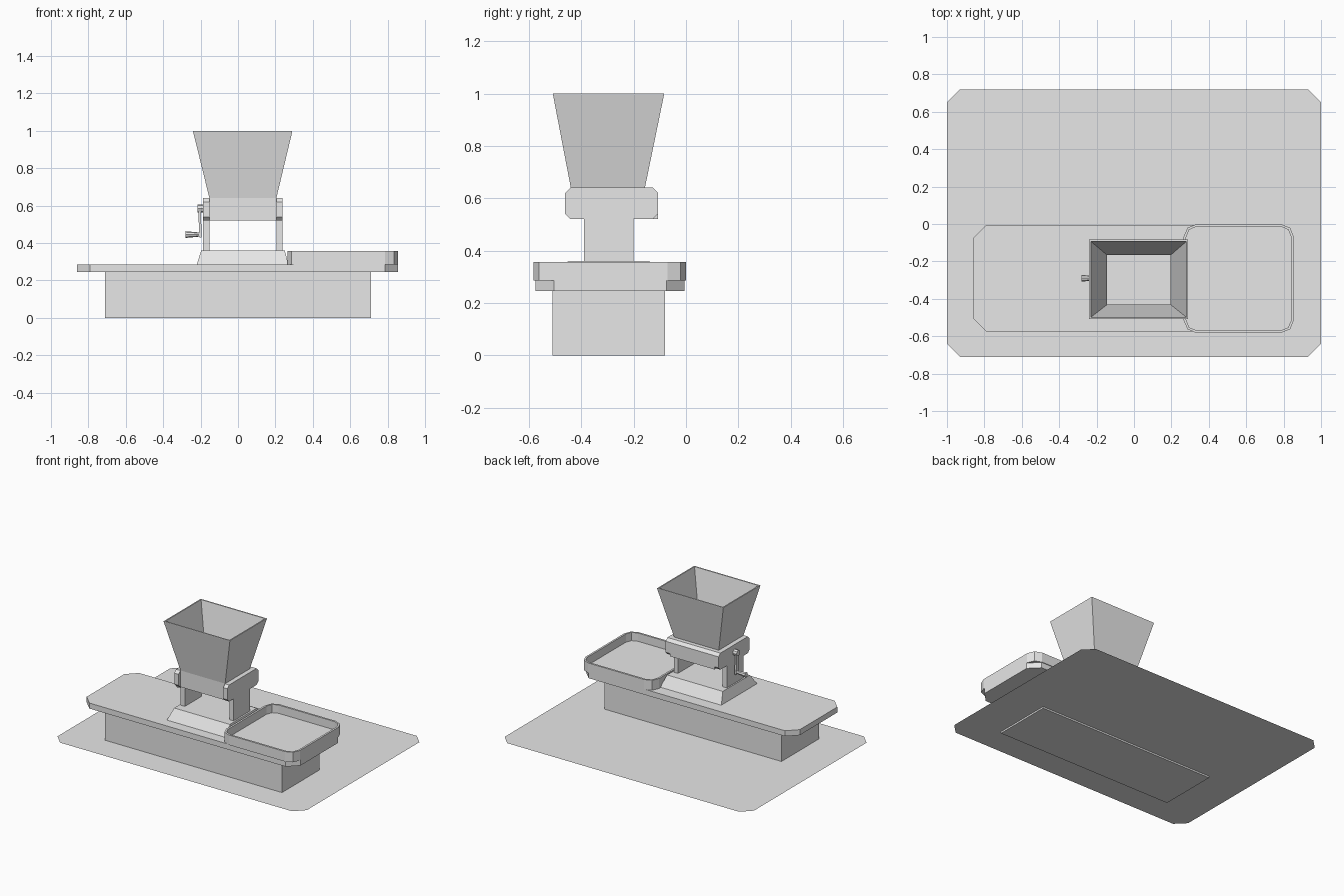
import bpy, bmesh
from math import cos, sin, pi
from mathutils import Vector

cube = bpy.data.objects.get("Cube")
if cube:
    bpy.data.objects.remove(cube)

grey = bpy.data.materials.new("light_grey")
grey.use_nodes = True
grey.diffuse_color = (0.8, 0.8, 0.8, 1)
grey.node_tree.nodes["Principled BSDF"].inputs["Base Color"].default_value = (0.8, 0.8, 0.8, 1)


def finish(name, bm):
    bmesh.ops.recalc_face_normals(bm, faces=bm.faces)
    mesh = bpy.data.meshes.new(name)
    bm.to_mesh(mesh)
    bm.free()
    mesh.materials.append(grey)
    obj = bpy.data.objects.new(name, mesh)
    bpy.context.collection.objects.link(obj)
    return obj


def loft(name, rings, caps=(True, True)):
    """Join equal rings of points, capping the chosen ends."""
    bm = bmesh.new()
    loops = [[bm.verts.new(p) for p in ring] for ring in rings]
    n = len(loops[0])
    for a, b in zip(loops, loops[1:]):
        for i in range(n):
            j = (i + 1) % n
            bm.faces.new((a[i], a[j], b[j], b[i]))
    for loop, cap in zip((loops[0], loops[-1]), caps):
        if cap:
            bm.faces.new(loop)
    return finish(name, bm)


def rect(x0, x1, y0, y1, z, r=0, steps=1, inset=0):
    """Rectangle ring at height z with cut or rounded corners."""
    x0, x1, y0, y1 = x0 + inset, x1 - inset, y0 + inset, y1 - inset
    if not r:
        return [(x0, y0, z), (x1, y0, z), (x1, y1, z), (x0, y1, z)]
    r -= inset
    centres = [(x1 - r, y1 - r), (x0 + r, y1 - r), (x0 + r, y0 + r), (x1 - r, y0 + r)]
    ring = []
    for k, (cx, cy) in enumerate(centres):
        for s in range(steps + 1):
            a = (k + s / steps) * pi / 2
            ring.append((cx + r * cos(a), cy + r * sin(a), z))
    return ring


def extrude_x(name, profile, x0, x1):
    return loft(name, [[(x, y, z) for y, z in profile] for x in (x0, x1)])


def rod(name, p, q, r0, r1, sides=8):
    """Tapered rod from p to q."""
    p, q = Vector(p), Vector(q)
    turn = (q - p).to_track_quat('Z', 'Y')
    rings = []
    for c, r in ((p, r0), (q, r1)):
        rings.append([c + turn @ Vector((r * cos(2 * pi * i / sides), r * sin(2 * pi * i / sides), 0))
                      for i in range(sides)])
    return loft(name, rings)


# Ground sheet with cut corners
bm = bmesh.new()
bm.faces.new([bm.verts.new(p) for p in rect(-1, 1, -0.71, 0.72, 0.012, 0.07)])
finish("ground_sheet", bm)

# Base block and counter board
block = (-0.71, 0.71, -0.51, -0.08)
loft("base_block", [rect(*block, 0), rect(*block, 0.25)])
board = (-0.86, 0.855, -0.575, -0.005)
loft("counter_board", [rect(*board, z, 0.07) for z in (0.245, 0.285)])

# Tray with a raised rim
tray = (0.265, 0.855, -0.583, 0.0)
loft("tray", [rect(*tray, 0.285, 0.07, 2), rect(*tray, 0.357, 0.07, 2),
              rect(*tray, 0.357, 0.07, 2, 0.014), rect(*tray, 0.297, 0.07, 2, 0.014)])

# Sloped pedestal
loft("pedestal", [rect(-0.22, 0.27, -0.5, -0.09, 0.285),
                  rect(-0.197, 0.25, -0.45, -0.14, 0.36)])

# T-shaped side brackets
half = [(-0.39, 0.36), (-0.39, 0.52), (-0.442, 0.52), (-0.462, 0.54), (-0.462, 0.62), (-0.442, 0.64)]
other = [(-0.127, 0.64), (-0.107, 0.62), (-0.107, 0.54), (-0.127, 0.52), (-0.2, 0.52), (-0.2, 0.36)]
for side, x0, x1 in (("right", -0.187, -0.153), ("left", 0.205, 0.238)):
    extrude_x(side + "_bracket", half + other, x0, x1)

# Chute between the brackets, with a rear cross bar
chute = (-0.153, 0.205, -0.44, -0.157)
loft("chute", [rect(*chute, 0.52), rect(*chute, 0.64), rect(*chute, 0.64, inset=0.008),
               rect(*chute, 0.52, inset=0.008), rect(*chute, 0.52)], (False, False))
extrude_x("rear_cross_bar", [(-0.157, 0.52), (-0.157, 0.64), (-0.127, 0.64), (-0.107, 0.62), (-0.107, 0.52)],
          -0.153, 0.205)

# Open funnel hopper with thin walls
top = (-0.24, 0.29, -0.508, -0.084)
loft("hopper", [rect(*chute, 0.64), rect(*top, 0.995), rect(*top, 1.0),
                rect(*top, 1.0, inset=0.009), rect(*chute, 0.64, inset=0.009),
                rect(*chute, 0.64)], (False, False))

# Hand crank
rod("crank_hub", (-0.18, -0.29, 0.585), (-0.217, -0.29, 0.585), 0.022, 0.022)
loft("crank_arm", [rect(-0.213, -0.2, -0.302, -0.278, 0.6), rect(-0.207, -0.194, -0.302, -0.278, 0.43)])
rod("crank_handle", (-0.195, -0.29, 0.445), (-0.28, -0.29, 0.445), 0.01, 0.018)
